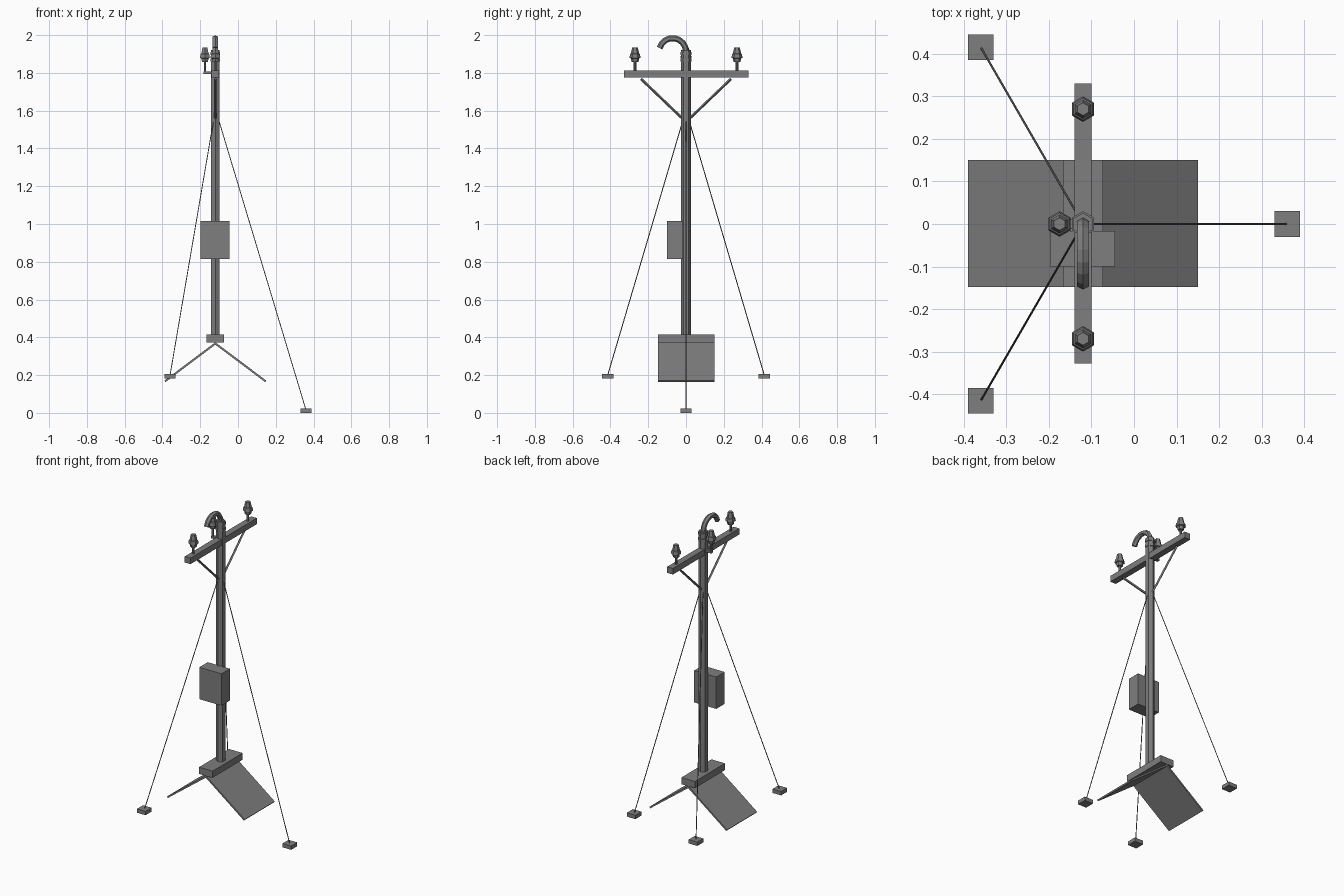
import bpy, bmesh, math
from mathutils import Vector

if "Cube" in bpy.data.objects:
    bpy.data.objects.remove(bpy.data.objects["Cube"])

PX = -0.12  # pole position in x
dark = bpy.data.materials.new("dark_metal")
dark.diffuse_color = (0.21, 0.21, 0.21, 1)
dark.use_nodes = True
dark.node_tree.nodes["Principled BSDF"].inputs["Base Color"].default_value = dark.diffuse_color


def finish(name, bm):
    bmesh.ops.recalc_face_normals(bm, faces=bm.faces)
    me = bpy.data.meshes.new(name)
    bm.to_mesh(me)
    bm.free()
    me.materials.append(dark)
    ob = bpy.data.objects.new(name, me)
    bpy.context.collection.objects.link(ob)
    return ob


def box(name, lo, hi):
    bm = bmesh.new()
    bmesh.ops.create_cube(bm, size=1)
    for v in bm.verts:
        v.co = Vector([(a + b) / 2 + c * (b - a) for a, b, c in zip(lo, hi, v.co)])
    return finish(name, bm)


def skin_rings(name, bm, rings):
    # join successive vertex rings and close both ends
    n = len(rings[0])
    for a, b in zip(rings, rings[1:]):
        for i in range(n):
            j = (i + 1) % n
            bm.faces.new((a[i], a[j], b[j], b[i]))
    bm.faces.new(rings[0])
    bm.faces.new(rings[-1])
    return finish(name, bm)


def lathe(name, x, y, profile, sides=6):
    bm = bmesh.new()
    rings = [[bm.verts.new((x + r * math.sin(math.tau * i / sides),
                            y + r * math.cos(math.tau * i / sides), z))
              for i in range(sides)] for r, z in profile]
    return skin_rings(name, bm, rings)


def sweep(name, points, r, sides=6):
    # tube with flat ends along a planar path
    pts = [Vector(p) for p in points]
    bm = bmesh.new()
    rings = []
    for k, p in enumerate(pts):
        t = (pts[min(k + 1, len(pts) - 1)] - pts[max(k - 1, 0)]).normalized()
        side = Vector((1, 0, 0)) if abs(t.x) < 0.9 else Vector((0, 1, 0))
        u = t.cross(side).normalized()
        w = t.cross(u)
        rings.append([bm.verts.new(p + r * (math.cos(math.tau * i / sides) * u
                                            + math.sin(math.tau * i / sides) * w))
                      for i in range(sides)])
    return skin_rings(name, bm, rings)


# Pole with two collars near the top
lathe("pole", PX, 0, [(0.026, 0.38), (0.026, 1.92)])
for z in (1.86, 1.895):
    lathe("pole_collar", PX, 0, [(0.03, z), (0.03, z + 0.016)])

# Gooseneck pipe leaving the pole top towards the front
path = [(PX, 0, 1.86)]
for i in range(9):
    a = math.radians(165) * i / 8
    path.append((PX, -0.071 + 0.071 * math.cos(a), 1.913 + 0.071 * math.sin(a)))
sweep("gooseneck_pipe", path, 0.016)

# Crossarm and its diagonal braces
box("crossarm", (PX - 0.02, -0.328, 1.775), (PX + 0.02, 0.33, 1.813))
for s in (-1, 1):
    sweep("crossarm_brace", [(PX, s * 0.01, 1.55), (PX, s * 0.238, 1.768)], 0.007, 4)

# Insulators with stepped skirts, two on the arm and one on a side bracket
skirts = [(0.018, 1.857), (0.022, 1.877), (0.03, 1.879), (0.026, 1.9),
          (0.022, 1.902), (0.015, 1.935)]
for x, y in ((PX, -0.27), (PX, 0.27), (PX - 0.055, 0)):
    lathe("insulator_pin", x, y, [(0.007, 1.80), (0.007, 1.865)])
    lathe("insulator", x, y, skirts)
box("insulator_bracket", (PX - 0.062, -0.01, 1.795), (PX - 0.01, 0.01, 1.808))

# Meter box on the front of the pole
box("equipment_box", (-0.198, -0.1, 0.815), (-0.045, -0.017, 1.015))

# Roof base: ridge cap with two sloping panels
box("ridge_cap", (PX - 0.047, -0.148, 0.373), (PX + 0.047, 0.15, 0.415))
for s in (-1, 1):
    bm = bmesh.new()
    section = [(0, 0.361), (0.264, 0.163), (0.27, 0.171), (0, 0.374)]
    f = bm.faces.new([bm.verts.new((PX + s * x, -0.148, z)) for x, z in section])
    ext = bmesh.ops.extrude_face_region(bm, geom=[f])
    bmesh.ops.translate(bm, vec=(0, 0.298, 0),
                        verts=[g for g in ext["geom"] if isinstance(g, bmesh.types.BMVert)])
    # keep the starting face as the front end of the closed slab
    if not f.is_valid or len(bm.faces) < 6:
        bmesh.ops.holes_fill(bm, edges=bm.edges, sides=4)
    finish("roof_panel", bm)

# Guy wires and anchor plates
for x, y, z in ((0.36, 0, 0), (-0.36, 0.415, 0.183), (-0.36, -0.415, 0.183)):
    d = (Vector((x, y, 0)) - Vector((PX, 0, 0))).normalized() * 0.015
    sweep("guy_wire", [(PX + d.x, d.y, 1.56), (x, y, z + 0.015)], 0.0025)
    box("anchor_plate", (x - 0.03, y - 0.03, z), (x + 0.03, y + 0.03, z + 0.024))
